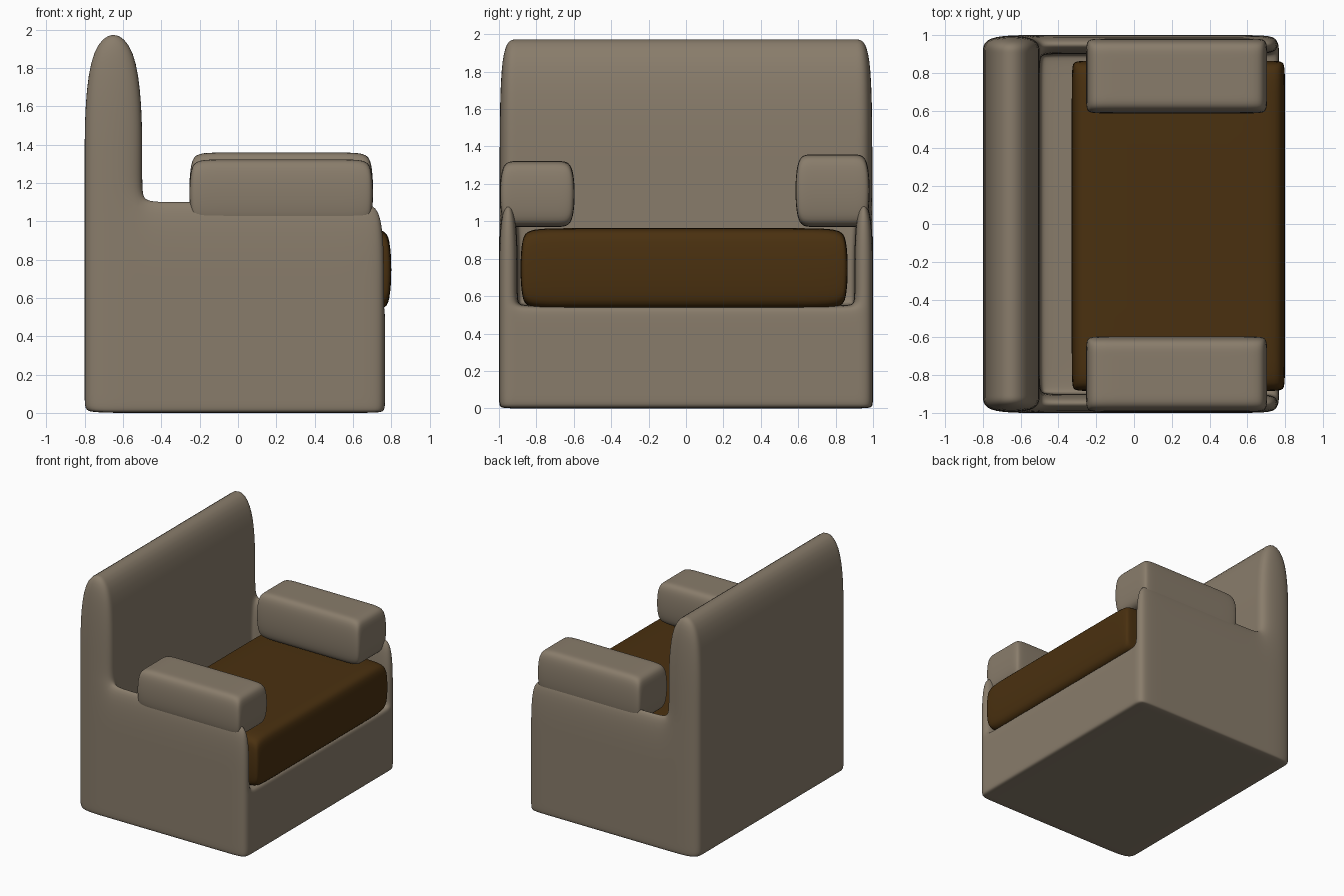
import bpy, bmesh
from itertools import product

if "Cube" in bpy.data.objects:
    bpy.data.objects.remove(bpy.data.objects["Cube"], do_unlink=True)


def make_material(name, rgb):
    m = bpy.data.materials.new(name)
    m.use_nodes = True
    m.diffuse_color = (*rgb, 1)
    b = next(n for n in m.node_tree.nodes if n.type == "BSDF_PRINCIPLED")
    b.inputs["Base Color"].default_value = (*rgb, 1)
    b.inputs["Roughness"].default_value = 0.8
    return m


def soft_cage(name, loops, mat, filled=lambda x, y, z: True):
    """Skin the filled cells of a grid with quads, then soften by subdivision."""
    bm = bmesh.new()
    verts = {}
    size = [len(l) - 1 for l in loops]

    def vert(key):
        if key not in verts:
            verts[key] = bm.verts.new([loops[a][key[a]] for a in range(3)])
        return verts[key]

    def is_filled(cell):
        if any(c < 0 or c >= s for c, s in zip(cell, size)):
            return False
        return filled(*[(loops[a][cell[a]] + loops[a][cell[a] + 1]) / 2 for a in range(3)])

    for cell in product(*[range(s) for s in size]):
        if not is_filled(cell):
            continue
        for axis, side in product(range(3), (0, 1)):
            near = list(cell)
            near[axis] += 2 * side - 1
            if is_filled(near):
                continue
            u, v = (axis + 1) % 3, (axis + 2) % 3
            corners = []
            for du, dv in ((0, 0), (1, 0), (1, 1), (0, 1)):
                key = list(cell)
                key[axis] += side
                key[u] += du
                key[v] += dv
                corners.append(vert(tuple(key)))
            bm.faces.new(corners if side else corners[::-1])
    for f in bm.faces:
        f.smooth = True
    mesh = bpy.data.meshes.new(name)
    bm.to_mesh(mesh)
    bm.free()
    mesh.materials.append(mat)
    obj = bpy.data.objects.new(name, mesh)
    bpy.context.scene.collection.objects.link(obj)
    sub = obj.modifiers.new("soften", "SUBSURF")
    sub.levels = sub.render_levels = 3
    return obj


def padded_block(name, x, y, z, pad, mat):
    """Soft block with tight vertical corners and rounder top and bottom."""
    def tight(r):
        return [r[0], r[0] + pad, r[1] - pad, r[1]]
    return soft_cage(name, [tight(x), tight(y), list(z)], mat)


fabric = make_material("beige fabric", (0.25, 0.203, 0.147))
leather = make_material("brown leather", (0.068, 0.03, 0.005))

# Body: solid base, tall backrest and two thin side walls in one skin
BACK, WALL, SEAT, WALL_TOP = -0.5, 0.9, 0.55, 1.12


def body_cells(x, y, z):
    if z < SEAT or x < BACK:
        return True
    return abs(y) > WALL and z < WALL_TOP


soft_cage("chair_body", [
    [-0.8, BACK, -0.4, 0.62, 0.767],
    [-1, -WALL, -0.84, 0.84, WALL, 1],
    [0, 0.03, 0.5, SEAT, 0.62, WALL_TOP, 1.22, 2.005],
], fabric, body_cells)

# Seat cushion
padded_block("seat_cushion", (-0.333, 0.803), (-0.888, 0.868), (0.53, 0.963), 0.08, leather)

# Armrest pads, the left one slightly higher
padded_block("right_armrest", (-0.257, 0.708), (-0.998, -0.592), (0.97, 1.322), 0.08, fabric)
padded_block("left_armrest", (-0.257, 0.708), (0.582, 0.985), (0.97, 1.358), 0.08, fabric)
